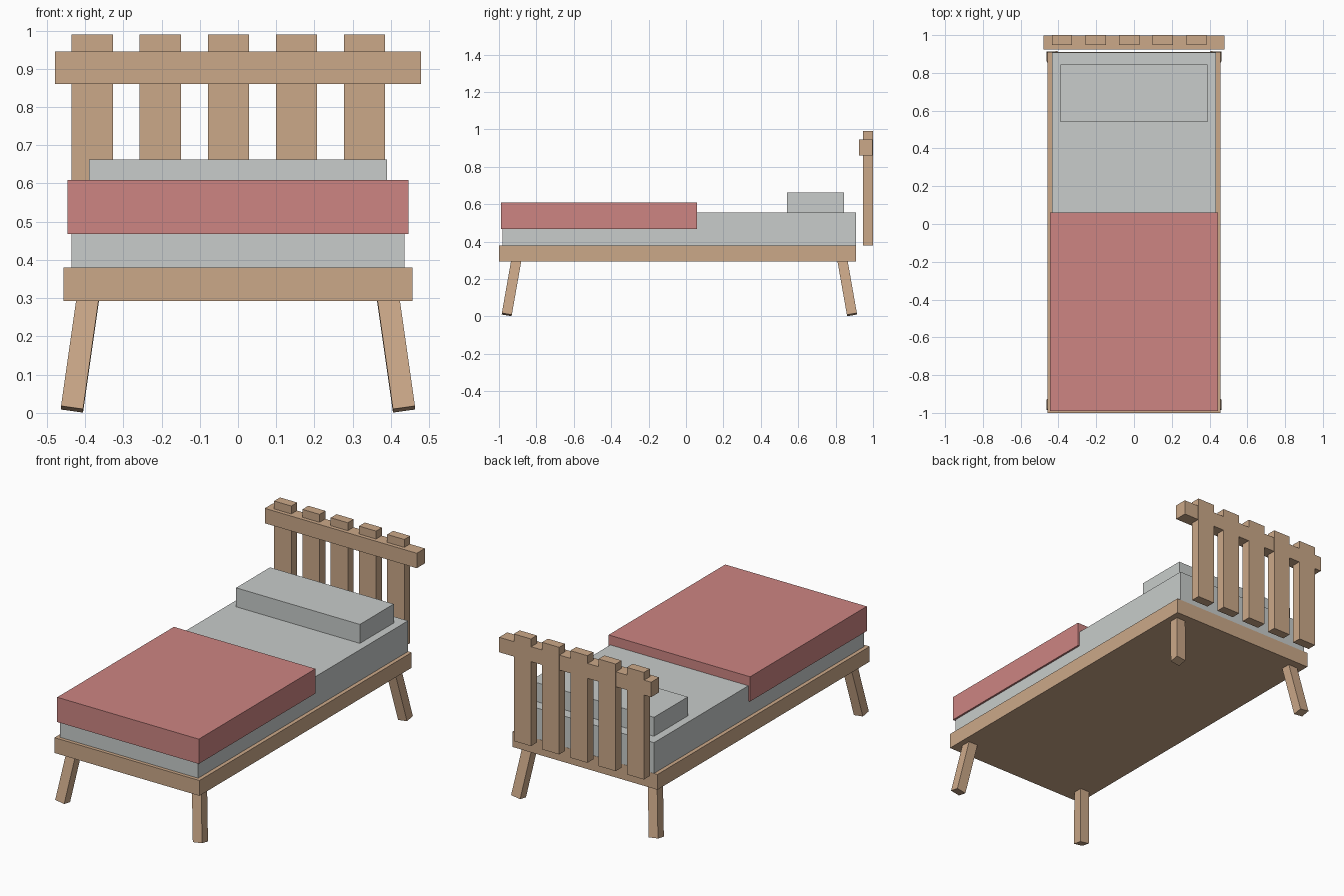
import bpy, bmesh, math
from mathutils import Matrix, Vector

if "Cube" in bpy.data.objects:
    bpy.data.objects.remove(bpy.data.objects["Cube"])


def material(name, r, g, b):
    m = bpy.data.materials.new(name)
    m.diffuse_color = (r, g, b, 1)
    m.use_nodes = True
    m.node_tree.nodes["Principled BSDF"].inputs["Base Color"].default_value = m.diffuse_color
    return m


wood = material("light wood", 0.60, 0.395, 0.25)
linen = material("pale grey linen", 0.58, 0.605, 0.595)
red = material("dusty red", 0.61, 0.235, 0.225)


def box(name, mat, x, y, z, matrix=None):
    """Box spanning the given (min, max) ranges, optionally transformed."""
    bm = bmesh.new()
    bmesh.ops.create_cube(bm, size=1)
    for v in bm.verts:
        v.co = Vector((r[0] + (c + 0.5) * (r[1] - r[0])
                       for c, r in zip(v.co, (x, y, z))))
    if matrix:
        bm.transform(matrix)
    mesh = bpy.data.meshes.new(name)
    bm.to_mesh(mesh)
    bm.free()
    mesh.materials.append(mat)
    obj = bpy.data.objects.new(name, mesh)
    bpy.context.collection.objects.link(obj)
    return obj


# Base and bedding
box("bed_frame", wood, (-0.457, 0.457), (-1.0, 0.91), (0.293, 0.38))
box("mattress", linen, (-0.435, 0.435), (-0.98, 0.909), (0.38, 0.555))
box("blanket", red, (-0.446, 0.446), (-0.99, 0.06), (0.468, 0.609))
box("pillow", linen, (-0.39, 0.39), (0.54, 0.845), (0.55, 0.663))

# Headboard: five evenly spaced slats and a cross rail
for i in range(5):
    cx = -0.381 + 0.178 * i
    box(f"headboard_slat_{i + 1}", wood, (cx - 0.054, cx + 0.054),
        (0.947, 1.0), (0.38, 0.99))
box("headboard_rail", wood, (-0.479, 0.479), (0.925, 0.998), (0.86, 0.945))

# Legs splayed outwards, pivoting at the centre of the foot
for end, sy, foot_y in (("front", -1, -0.9585), ("back", 1, 0.8875)):
    for side, sx in (("left", -1), ("right", 1)):
        tilt = (Matrix.Translation((sx * 0.434, foot_y, 0.0095))
                @ Matrix.Rotation(sy * math.radians(10), 4, 'X')
                @ Matrix.Rotation(-sx * math.radians(8), 4, 'Y'))
        box(f"{end}_{side}_leg", wood, (-0.029, 0.029), (-0.027, 0.027),
            (0, 0.31), tilt)
